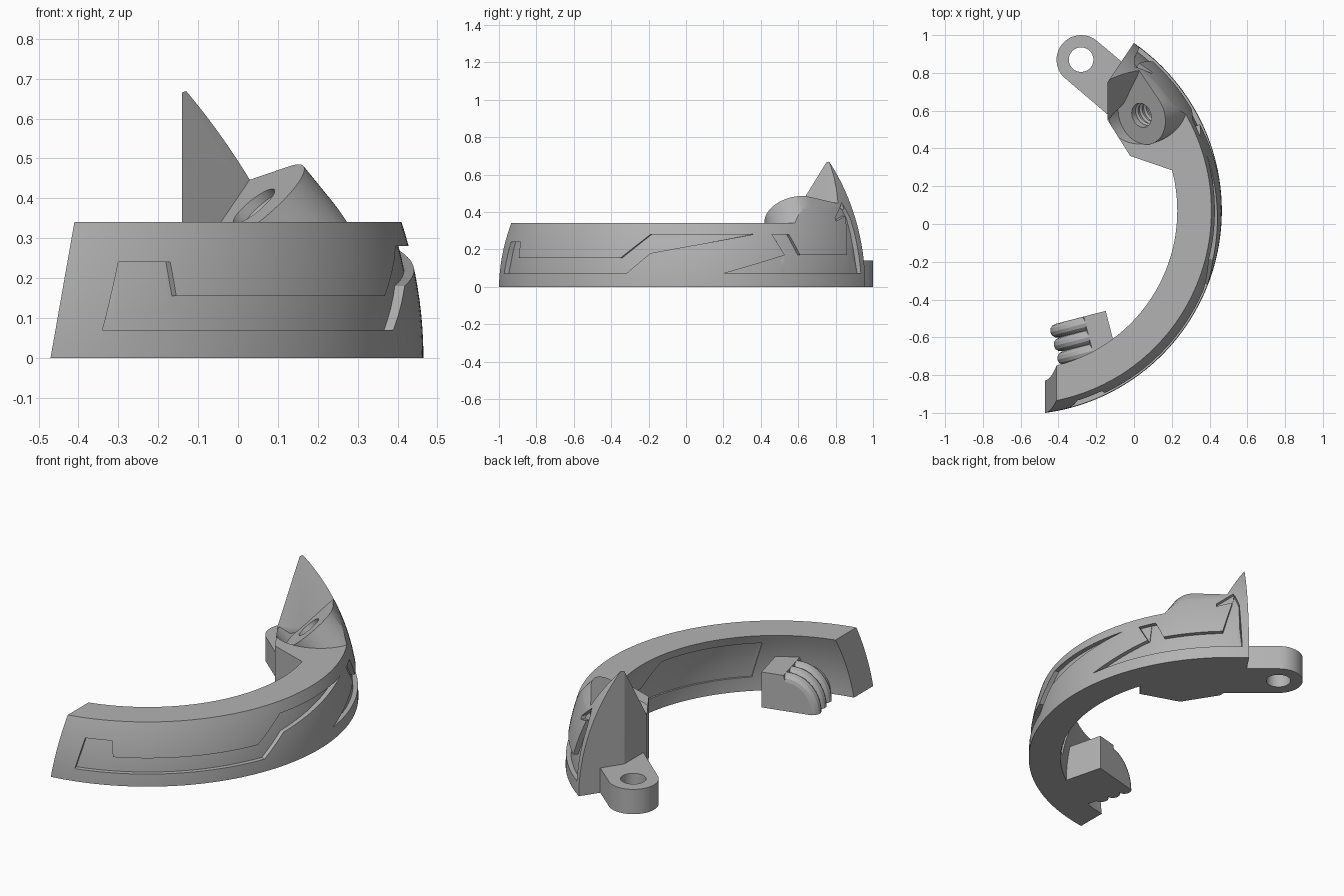
import bpy, bmesh, math
from mathutils import Vector, Matrix

cube = bpy.data.objects.get("Cube")
if cube:
    bpy.data.objects.remove(cube)

CENTRE = Vector((-0.615, 0.07, 0))
OUTER, INNER, HEIGHT = 1.08, 0.91, 0.34

grey = bpy.data.materials.new("plain_grey")
grey.use_nodes = True
grey.diffuse_color = (0.45, 0.45, 0.45, 1)
grey.node_tree.nodes["Principled BSDF"].inputs["Base Color"].default_value = (0.45, 0.45, 0.45, 1)


def finish(name, bm):
    bmesh.ops.recalc_face_normals(bm, faces=bm.faces)
    mesh = bpy.data.meshes.new(name)
    bm.to_mesh(mesh)
    bm.free()
    mesh.materials.append(grey)
    ob = bpy.data.objects.new(name, mesh)
    bpy.context.collection.objects.link(ob)
    return ob


def select(ob):
    bpy.ops.object.select_all(action='DESELECT')
    ob.select_set(True)
    bpy.context.view_layer.objects.active = ob


def smooth(ob):
    select(ob)
    bpy.ops.object.shade_smooth_by_angle(angle=math.radians(25))


def combine(ob, tool, operation):
    mod = ob.modifiers.new(operation.lower(), 'BOOLEAN')
    mod.operation, mod.solver, mod.object = operation, 'EXACT', tool
    select(ob)
    bpy.ops.object.modifier_apply(modifier=mod.name)
    bpy.data.objects.remove(tool)


def hull(name, points):
    bm = bmesh.new()
    for p in points:
        bm.verts.new(p)
    out = bmesh.ops.convex_hull(bm, input=bm.verts)
    bmesh.ops.delete(bm, geom=list({g for g in out["geom_interior"] + out["geom_unused"]
                                    if isinstance(g, bmesh.types.BMVert)}), context='VERTS')
    bmesh.ops.dissolve_limit(bm, angle_limit=0.002, verts=bm.verts, edges=bm.edges)
    return finish(name, bm)


def loft(name, sections):
    bm = bmesh.new()
    rows = [[bm.verts.new(p) for p in s] for s in sections]
    n = len(rows[0])
    for a, b in zip(rows, rows[1:]):
        for i in range(n):
            bm.faces.new((a[i], a[(i + 1) % n], b[(i + 1) % n], b[i]))
    bm.faces.new(rows[0])
    bm.faces.new(rows[-1])
    return finish(name, bm)


def prism(name, outline, shift):
    return loft(name, [outline, [Vector(p) + Vector(shift) for p in outline]])


def around(deg, r, z):
    a = math.radians(deg)
    return CENTRE + Vector((r * math.cos(a), r * math.sin(a), z))


def half_space(point, normal):
    bm = bmesh.new()
    n = Vector(normal).normalized()
    bmesh.ops.create_cube(bm, size=1, matrix=Matrix.Translation(Vector(point) + n * 0.5)
                          @ n.to_track_quat('X', 'Z').to_matrix().to_4x4() @ Matrix.Diagonal((1, 1, 2, 1)))
    return finish("end_cutter", bm)


def level(line, deg):
    for (a, za), (b, zb) in zip(line, line[1:]):
        if a <= deg <= b:
            return za + (zb - za) * (deg - a) / (b - a)
    return line[-1][1]


def panel(upper, lower, near, far):
    """Solid that cuts a panel between two edge lines, following the dome."""
    first, last = upper[0][0], upper[-1][0]
    count = int((last - first) / 2) + 1
    stops = {first + (last - first) * i / count for i in range(count + 1)}
    stops = sorted(stops | {p[0] for p in upper + lower if first <= p[0] <= last})
    sections = []
    for d in stops:
        lo = level(lower, d)
        hi = max(level(upper, d), lo + 0.001)
        zs = [lo + (hi - lo) * i / 4 for i in range(5)]
        sections.append([around(d, math.sqrt(near ** 2 - z * z), z) for z in zs]
                        + [around(d, math.sqrt(far ** 2 - z * z), z) for z in reversed(zs)])
    return loft("panel_cutter", sections)


# Curved band with a domed inner wall
zs = [HEIGHT * i / 10 for i in range(11)]
body = loft("curved_band", [[around(d, math.sqrt(INNER ** 2 - z * z), z) for z in zs]
                            + [around(d, 1.2, HEIGHT), around(d, 1.2, 0)] for d in range(-100, 71, 2)])

# Mounting block
foot = [(-0.14, 0.75), (-0.14, 0.55), (-0.02, 0.36), (0.2, 0.285), (0.36, 0.5), (0.2, 0.9), (0, 0.98)]
combine(body, prism("block", [(x, y, 0) for x, y in foot], (0, 0, HEIGHT)), 'UNION')

# Teardrop outline of the boss on its slanted face
seat = Vector((0.04, 0.575, 0.38))
axis = Vector((-0.61, -0.24, 0.75)).normalized()
point = Vector((-0.025, 0.255, 0.062))
point -= axis * point.dot(axis)
up = point.normalized()
side = up.cross(axis)
tangent = math.acos(0.16 / point.length)
turns = [math.pi / 2 + tangent + (2 * math.pi - 2 * tangent) * i / 40 for i in range(41)]
drop = [seat + (side * math.cos(t) + up * math.sin(t)) * 0.16 for t in turns]
drop.append(seat + point)

# Clear the space above the face, then add the boss ending inside the band
inset = [seat + (p - seat) * 0.98 - axis * 0.01 for p in drop]
combine(body, prism("boss_clearance", inset, axis * 0.3), 'DIFFERENCE')
root = [p - axis * ((p.z - 0.02) / axis.z) for p in drop]
combine(body, loft("boss", [drop, root]), 'UNION')

# Upright fin rising from the straight edge of the boss
fin = [(-0.14, 0.55, 0.34), (-0.14, 0.65, 0.47), (-0.14, 0.755, 0.672), (-0.14, 0.8, 0.672), (0, 0.985, 0.75),
       (0.08, 0.94, 0.45), (-0.14, 0.55, 0.3), (0.1, 0.8, 0.3), (0, 0.98, 0.3), (-0.14, 0.8, 0.3)]
combine(body, hull("fin", fin + [drop[0] - axis * 0.03, drop[-1] - axis * 0.015]), 'UNION')

# Trim everything to the dome and the two end planes
bm = bmesh.new()
bmesh.ops.create_uvsphere(bm, u_segments=192, v_segments=96, radius=OUTER, matrix=Matrix.Translation(CENTRE))
combine(body, finish("dome", bm), 'INTERSECT')
combine(body, half_space((0, 0.96, 0), (-0.83, 0.555, 0)), 'DIFFERENCE')
combine(body, half_space((-0.47, -0.9, 0), (-0.985, 0, 0.173)), 'DIFFERENCE')

# Screw hole
ring = [seat + axis * 0.1 + (side * math.cos(t) + up * math.sin(t)) * 0.066
        for t in [math.tau * i / 32 for i in range(32)]]
combine(body, prism("hole", ring, axis * -0.35), 'DIFFERENCE')

# Recessed panels on the outer wall, the small hooks slightly shallower
floor = OUTER - 0.025
panels = [
    ([(-75.2, .07), (-72.6, .24), (-65, .24), (-64.5, .155), (-23.1, .155), (-14.4, .28), (16.1, .28)],
     [(-75.2, .07), (-21.2, .07), (-14.1, .18), (16.1, .28)], floor),
    ([(6.9, .07), (25.6, .17), (25.7, .28), (27.4, .28), (30.4, .17), (47.8, .17), (50.5, .37),
      (51.3, .44), (52.7, .36), (53.4, .07)], [(6.9, .07), (53.4, .07)], floor),
    ([(22, .279), (26, .279)], [(22, .278), (25.6, .165), (26, .165)], floor + 0.003),
    ([(45.8, .37), (51, .45)], [(45.8, .35), (51, .38)], floor + 0.003),
]
for upper, lower, depth in panels:
    combine(body, panel(upper, lower, depth, 1.2), 'DIFFERENCE')

# Shallow panel on the inner wall
inner_panel = panel([(-50, .29), (-12, .29), (-4, .17), (20, .17)], [(-50, .28), (-47, .08), (20, .08)],
                    0.8, INNER + 0.01)
combine(body, inner_panel, 'DIFFERENCE')
smooth(body)


def tube(name, points, radius):
    curve = bpy.data.curves.new(name, 'CURVE')
    curve.dimensions = '3D'
    curve.bevel_depth, curve.bevel_resolution, curve.use_fill_caps = radius, 4, True
    line = curve.splines.new('POLY')
    line.points.add(len(points) - 1)
    for p, co in zip(line.points, points):
        p.co = (*co, 1)
    curve.materials.append(grey)
    ob = bpy.data.objects.new(name, curve)
    bpy.context.collection.objects.link(ob)
    select(ob)
    bpy.ops.object.convert(target='MESH')
    smooth(bpy.context.object)


# Thread inside the screw hole
tube("screw_thread", [seat - axis * (0.025 + 0.035 * i / 24) + (side * math.cos(math.tau * i / 24)
     + up * math.sin(math.tau * i / 24)) * 0.064 for i in range(24 * 6)], 0.009)


# Lug with a round hole
def circle(x, y, r, z):
    return [Vector((x + r * math.cos(math.tau * i / 48), y + r * math.sin(math.tau * i / 48), z)) for i in range(48)]


neck = [(-0.03, 0.83), (-0.14, 0.58), (-0.02, 0.7)]
lug = hull("lug", [p for z in (0, 0.14) for p in circle(-0.28, 0.87, 0.13, z)
                   + [Vector((x, y, z)) for x, y in neck]])
combine(lug, prism("lug_hole", circle(-0.28, 0.87, 0.065, -0.1), (0, 0, 0.4)), 'DIFFERENCE')
smooth(lug)

# Grip block with three rounded ridges
along = Vector((-0.966, -0.25, 0)).normalized()
across = Vector((0.25, -0.966, 0)).normalized()
corner = Vector((-0.15, -0.46, 0))
arc = [(0.13 + 0.145 * math.sin(t), 0.004 + 0.16 * math.cos(t)) for t in [math.pi / 24 * i for i in range(12)]]
profile = [(0, 0), (0, 0.2), (0.12, 0.2)] + arc + [(0.275, 0)]
prism("grip_block", [corner + along * u + Vector((0, 0, z)) for u, z in profile], across * 0.3)
for k in range(3):
    base = corner + across * (0.037 + 0.075 * k)
    tube("grip_ridge", [base + along * u + Vector((0, 0, z)) for u, z in [(0.11, 0.164)] + arc + [(0.275, 0.002)]],
         0.037)
